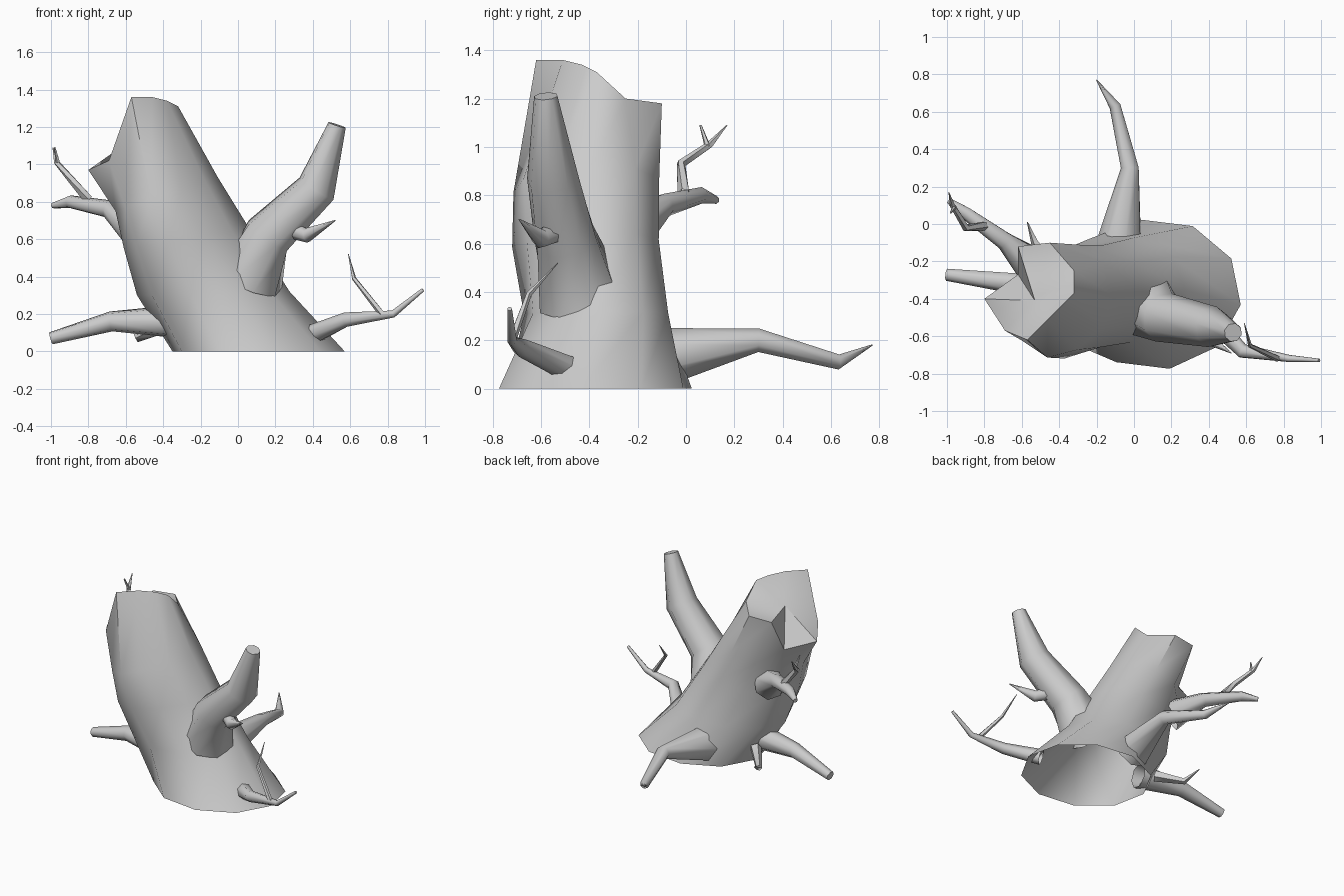
import bpy, bmesh, math
from mathutils import Vector

cube = bpy.data.objects.get("Cube")
if cube:
    bpy.data.objects.remove(cube, do_unlink=True)

bark = bpy.data.materials.new("grey_bark")
bark.use_nodes = True
GREY = (0.6, 0.6, 0.6, 1)
bark.diffuse_color = GREY
bark.node_tree.nodes["Principled BSDF"].inputs["Base Color"].default_value = GREY


def loft(name, rings, tip, sharp=65):
    """Skin a list of equal rings; the base stays open, the end is closed by a fan to tip."""
    bm = bmesh.new()
    loops = [[bm.verts.new(p) for p in ring] for ring in rings]
    loops.append([bm.verts.new(tip)])
    n = len(loops[0])
    for low, high in zip(loops, loops[1:]):
        for i in range(n):
            j = (i + 1) % n
            if len(high) == 1:
                bm.faces.new((low[i], low[j], high[0]))
            else:
                bm.faces.new((low[i], low[j], high[j], high[i]))
    mesh = bpy.data.meshes.new(name)
    bm.to_mesh(mesh)
    bm.free()
    mesh.materials.append(bark)
    mesh.shade_smooth()
    mesh.set_sharp_from_angle(angle=math.radians(sharp))
    obj = bpy.data.objects.new(name, mesh)
    bpy.context.collection.objects.link(obj)


def branch(name, path, sides=7):
    """Tapered tube along (x, y, z, radius) points."""
    pts = [Vector(p[:3]) for p in path]
    rings = []
    for i, p in enumerate(pts):
        a, b = pts[max(i - 1, 0)], pts[min(i + 1, len(pts) - 1)]
        q = (b - a).to_track_quat("Z", "Y")
        r = path[i][3]
        rings.append([p + q @ Vector((r * math.cos(t), r * math.sin(t), 0))
                      for t in (math.tau * k / sides for k in range(sides))])
    loft(name, rings, pts[-1])


def trunk_ring(cx, cy, cz, rx, ry, tilt=0, skew=0, dent=0, turn=0, n=10):
    """Tilted, skewed oval that is dented where the main limb grows."""
    ring = []
    for t in (math.tau * k / n + math.radians(turn) for k in range(n)):
        c = math.cos(t)
        f = 1 - dent * max(0, math.cos(t - math.radians(303))) ** 4
        ring.append((cx + f * rx * c, cy + f * ry * math.sin(t) + skew * c, cz + tilt * c))
    return ring


# Leaning trunk with a broken, slanted top
broken_rim = [(-.32, -.37, 1.31), (-.32, -.25, 1.2), (-.45, -.1, 1.18), (-.62, -.12, 1.17),
              (-.62, -.27, .91), (-.8, -.4, .97), (-.69, -.57, 1.02), (-.57, -.62, 1.36),
              (-.46, -.51, 1.36), (-.38, -.43, 1.34)]
loft("trunk", [
    trunk_ring(.11, -.375, 0, .465, .405, turn=-8),
    trunk_ring(-.13, -.375, .31, .41, .31, .01, .02, .12),
    trunk_ring(-.27, -.42, .6, .34, .31, .05, .04, .17),
    trunk_ring(-.38, -.415, .84, .275, .31, .09, .03, .11),
    broken_rim], (-.53, -.41, 1.16), 50)

# Main limb and its stub
branch("main_limb", [(.06, -.43, .37, .185), (.16, -.5, .62, .135),
                     (.42, -.55, .87, .11), (.53, -.58, 1.21, .05)], 8)
branch("main_limb_stub", [(.26, -.52, .66, .05), (.37, -.6, .62, .04), (.52, -.69, .7, .003)])

# Low limb on the left side and its twig
branch("left_low_limb", [(.4, -.5, .09, .055), (.58, -.68, .17, .04),
                         (.83, -.72, .2, .02), (.99, -.73, .33, .01)])
branch("left_low_twig", [(.77, -.72, .2, .018), (.62, -.65, .39, .012), (.59, -.53, .52, .002)], 5)

# Low limb on the right side and its hooked twig
branch("right_low_limb", [(-.34, -.36, .16, .09), (-.68, -.31, .16, .055), (-1, -.27, .07, .034)])
branch("right_low_twig", [(-.4, -.25, .13, .04), (-.53, -.1, .07, .022), (-.57, .01, .13, .003)], 5)

# Back limb
branch("back_limb", [(-.075, -.1, .13, .125), (-.02, .3, .2, .05),
                     (-.1, .63, .11, .032), (-.2, .77, .18, .003)])

# Upper limb on the right side with a forked twig
branch("right_upper_limb", [(-.52, -.24, .64, .11), (-.69, -.09, .76, .05),
                            (-.9, .06, .8, .035), (-.99, .125, .78, .016)])
branch("right_upper_twig", [(-.8, -.01, .81, .026), (-.9, -.02, .93, .02),
                            (-.97, .1, 1.01, .015), (-.99, .17, 1.09, .002)], 5)
branch("right_upper_fork", [(-.96, .09, 1, .013), (-.98, .06, 1.09, .005)], 5)
